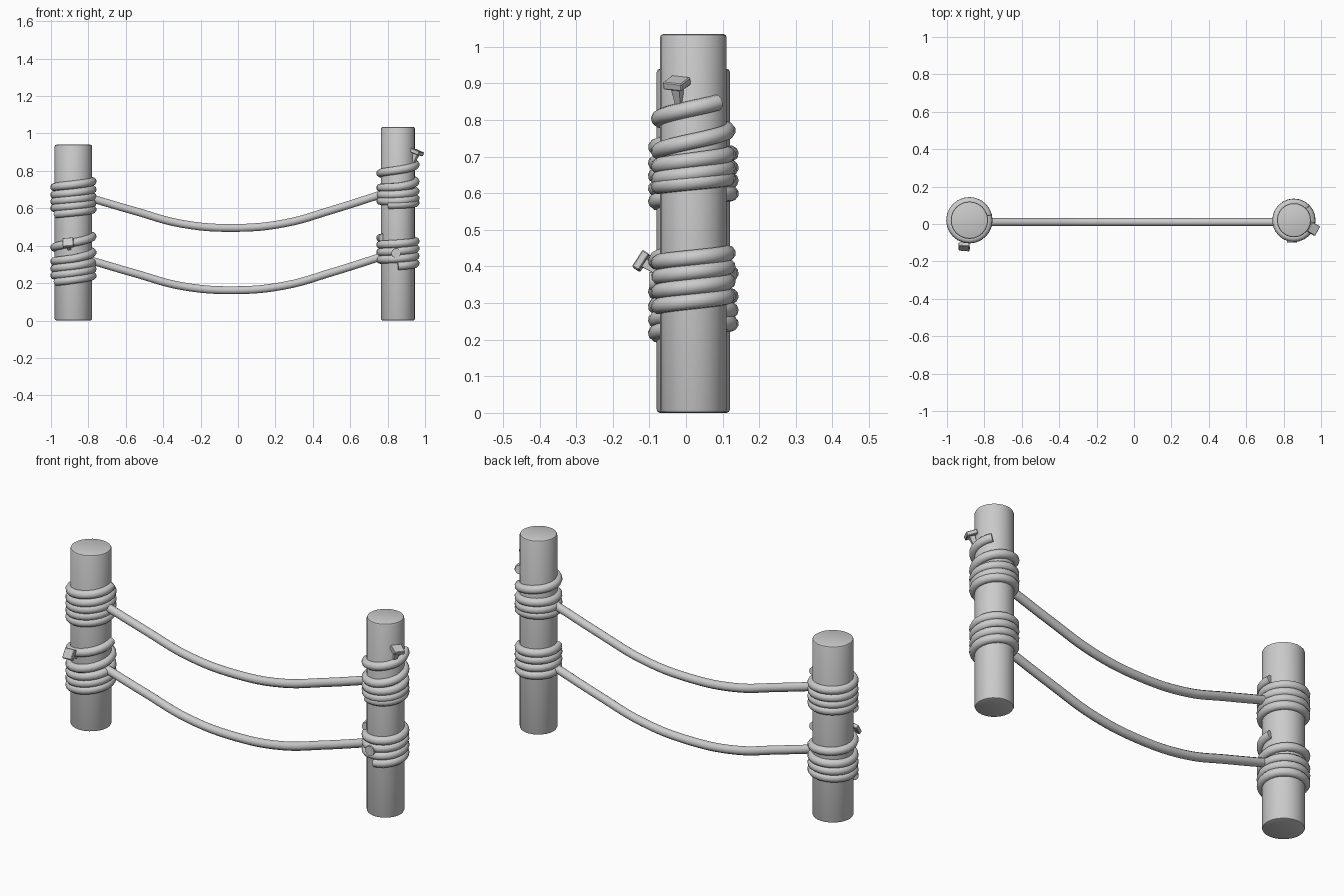
import bpy, bmesh, math
from mathutils import Vector, Matrix

if "Cube" in bpy.data.objects:
    bpy.data.objects.remove(bpy.data.objects["Cube"])

grey = bpy.data.materials.new("plain grey")
grey.use_nodes = True
colour = (0.6, 0.6, 0.6, 1)
grey.diffuse_color = colour
grey.node_tree.nodes["Principled BSDF"].inputs["Base Color"].default_value = colour
ROPE = 0.022
POST_Y = 0.02


def add_object(name, data):
    ob = bpy.data.objects.new(name, data)
    bpy.context.collection.objects.link(ob)
    data.materials.append(grey)
    return ob


def smooth(ob, degrees=40):
    bpy.ops.object.select_all(action="DESELECT")
    ob.select_set(True)
    bpy.context.view_layer.objects.active = ob
    bpy.ops.object.shade_smooth_by_angle(angle=math.radians(degrees))


def post(name, x, radius, height):
    bm = bmesh.new()
    bmesh.ops.create_cone(bm, cap_ends=True, segments=24, radius1=radius, radius2=radius,
                          depth=height, matrix=Matrix.Translation((x, POST_Y, height / 2)))
    rims = [e for e in bm.edges if abs(e.verts[0].co.z - e.verts[1].co.z) < 0.001]
    bmesh.ops.bevel(bm, geom=rims, offset=0.009, segments=2, profile=0.5, affect="EDGES")
    me = bpy.data.meshes.new(name)
    bm.to_mesh(me)
    bm.free()
    smooth(add_object(name, me))


def rope(name, points, radius=ROPE, kind="POLY"):
    cu = bpy.data.curves.new(name + "_path", "CURVE")
    cu.dimensions = "3D"
    cu.bevel_depth, cu.bevel_resolution, cu.use_fill_caps = radius, 3, True
    cu.resolution_u = 6
    sp = cu.splines.new(kind)
    if kind == "BEZIER":
        sp.bezier_points.add(len(points) - 1)
        for bp, p in zip(sp.bezier_points, points):
            bp.co = p
            bp.handle_left_type = bp.handle_right_type = "AUTO"
    else:
        sp.points.add(len(points) - 1)
        for pt, p in zip(sp.points, points):
            pt.co = (*p, 1)
    # turn the swept path into a mesh
    temp = add_object(name + "_path", cu)
    me = bpy.data.meshes.new_from_object(temp.evaluated_get(bpy.context.evaluated_depsgraph_get()))
    bpy.data.objects.remove(temp)
    me.name = name
    me.materials.clear()
    smooth(add_object(name, me), 60)


def coil(name, x, radius, heights, start, end, lean):
    """Wrap round a post; heights are where each turn crosses the front."""
    steps = 24
    pts = []
    for i in range(int(start * steps), int(end * steps) + 1):
        t = i / steps
        k = max(0, min(int(math.floor(t)), len(heights) - 2))
        z = heights[k] + (heights[k + 1] - heights[k]) * (t - k)
        a = 2 * math.pi * t
        z += lean[0] * math.sin(a) - lean[1] * math.cos(a)
        pts.append((x + radius * math.sin(a), POST_Y - radius * math.cos(a), z))
    rope(name, pts)


def nail(name, head, tip, spin):
    """Square head with a tapering four-sided shank."""
    head, tip = Vector(head), Vector(tip)
    axis = head - tip
    turn = axis.to_track_quat("Z", "Y").to_matrix().to_4x4() @ Matrix.Rotation(spin, 4, "Z")
    bm = bmesh.new()
    bmesh.ops.create_cone(bm, cap_ends=True, segments=4, radius1=0.009, radius2=0.02,
                          depth=axis.length,
                          matrix=Matrix.Translation((head + tip) / 2) @ turn
                          @ Matrix.Rotation(math.pi / 4, 4, "Z"))
    plate = bmesh.ops.create_cube(bm, size=1, matrix=Matrix.Translation(head) @ turn
                                  @ Matrix.Diagonal((0.058, 0.054, 0.022, 1)))
    edges = {e for v in plate["verts"] for e in v.link_edges}
    bmesh.ops.bevel(bm, geom=list(edges), offset=0.003, segments=1, affect="EDGES")
    me = bpy.data.meshes.new(name)
    bm.to_mesh(me)
    bm.free()
    add_object(name, me)


# posts
LEFT_X, RIGHT_X = 0.855, -0.88
post("tall_post", LEFT_X, 0.091, 1.035)
post("short_post", RIGHT_X, 0.1, 0.94)

# hanging ropes
sag = [(-0.79, 0.655), (-0.55, 0.585), (-0.3, 0.517), (-0.02, 0.495),
       (0.25, 0.52), (0.5, 0.59), (0.79, 0.682)]
for label, drop in (("upper", 0), ("lower", 0.333)):
    rope(label + "_hanging_rope", [(x, 0.01, z - drop) for x, z in sag], ROPE, "BEZIER")

# coils round the posts
coil("short_post_upper_coil", RIGHT_X, 0.102,
     [0.58, 0.615, 0.65, 0.685, 0.728], -0.2, 4.3, (0.005, 0.002))
coil("short_post_lower_coil", RIGHT_X, 0.102,
     [0.222, 0.258, 0.295, 0.335, 0.42], -0.2, 4.3, (0.008, 0.004))
coil("tall_post_upper_coil", LEFT_X, 0.094,
     [0.625, 0.645, 0.68, 0.72, 0.81], -0.1, 4.4, (0.0, 0.006))
coil("tall_post_lower_coil", LEFT_X, 0.094,
     [0.295, 0.335, 0.375, 0.415, 0.45], 0, 3.85, (0.0, 0.004))

# loose rope end and nails
rope("rope_end", [(0.845, -0.05, 0.36), (0.845, -0.1, 0.36)], 0.026)
nail("short_post_nail", (-0.908, -0.122, 0.415), (-0.9, -0.06, 0.375), 0.1)
nail("tall_post_nail", (0.957, -0.025, 0.9), (0.928, -0.017, 0.825), -0.25)
